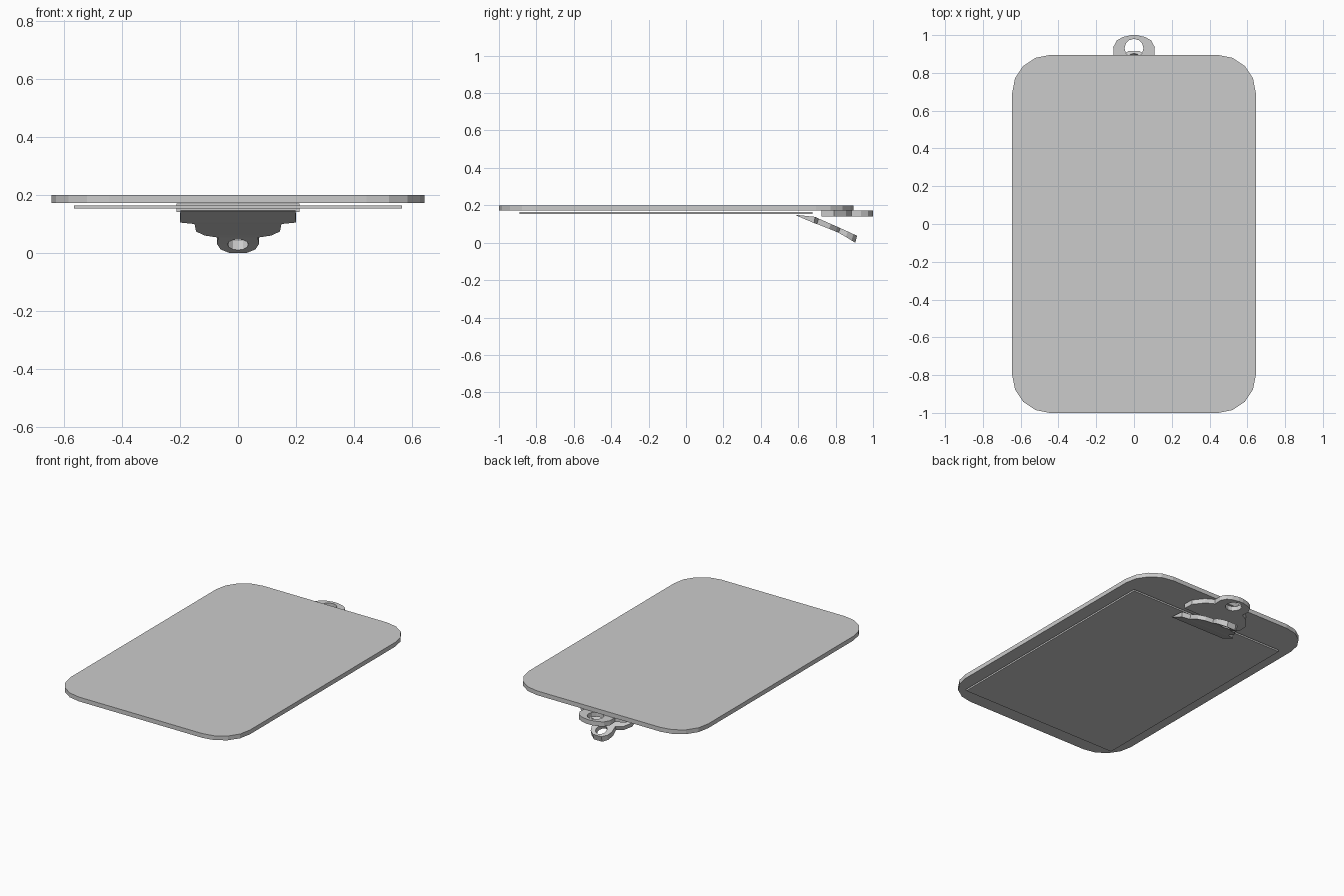
import bpy, bmesh, math

if "Cube" in bpy.data.objects:
    bpy.data.objects.remove(bpy.data.objects["Cube"])


def finish(bm, name):
    bmesh.ops.recalc_face_normals(bm, faces=bm.faces)
    me = bpy.data.meshes.new(name)
    bm.to_mesh(me)
    bm.free()
    ob = bpy.data.objects.new(name, me)
    bpy.context.collection.objects.link(ob)
    return ob


def extruded(name, outline, z0, z1):
    bm = bmesh.new()
    face = bm.faces.new([bm.verts.new((x, y, z0)) for x, y in outline])
    up = bmesh.ops.extrude_face_region(bm, geom=[face])["geom"]
    for v in up:
        if isinstance(v, bmesh.types.BMVert):
            v.co.z = z1
    if face.is_valid is False or len(bm.faces) == len(outline) + 1:
        bm.faces.new([v for v in bm.verts if v.co.z == z0][:len(outline)])
    return finish(bm, name)


def rounded_rect(hx, y0, y1, r, n):
    pts = []
    corners = [(hx - r, y1 - r), (r - hx, y1 - r), (r - hx, y0 + r), (hx - r, y0 + r)]
    for k, (cx, cy) in enumerate(corners):
        for i in range(n + 1):
            a = math.pi / 2 * (k + i / n)
            pts.append((cx + r * math.cos(a), cy + r * math.sin(a)))
    return pts


def loft(name, rows):
    """Plate from cross sections: half width, top y/z, bottom y/z."""
    bm = bmesh.new()
    rings = []
    for w, yt, zt, yb, zb in rows:
        rings.append([bm.verts.new(p) for p in
                      ((-w, yt, zt), (w, yt, zt), (w, yb, zb), (-w, yb, zb))])
    for a, b in zip(rings, rings[1:]):
        for i in range(4):
            j = (i + 1) % 4
            bm.faces.new((a[i], a[j], b[j], b[i]))
    bm.faces.new(rings[0])
    bm.faces.new(rings[-1])
    return finish(bm, name)


def punch(ob, loc, r, tilt=0):
    bpy.ops.mesh.primitive_cylinder_add(vertices=12, radius=r, depth=0.12,
                                        location=loc, rotation=(tilt, 0, 0))
    cutter = bpy.context.object
    cutter.hide_render = True
    m = ob.modifiers.new("hole", "BOOLEAN")
    m.object, m.operation, m.solver = cutter, "DIFFERENCE", "EXACT"
    bpy.context.view_layer.objects.active = ob
    bpy.ops.object.modifier_apply(modifier=m.name)
    bpy.data.objects.remove(cutter)


# Board and the sheet lying against its underside
extruded("board", rounded_rect(0.645, -1.0, 0.895, 0.2, 4), 0.172, 0.2)
extruded("paper", [(-0.567, -0.89), (0.567, -0.89), (0.567, 0.675), (-0.567, 0.675)],
         0.153, 0.164)

# Clip base plate with hanging tab
base = [(0.213, 0.725), (0.21, 0.79), (0.16, 0.855), (0.107, 0.885), (0.11, 0.936),
        (0.09, 0.973), (0.058, 0.99), (0.015, 1.0)]
clip_base = loft("clip_base", [(w, y, 0.171, y, 0.141) for w, y in base])
punch(clip_base, (0, 0.93, 0.156), 0.05)

# Tilted clip lever: wedge jaw, shoulders, round grip
lever = [(0.198, 0.59, 0.149, 0.59, 0.145), (0.2, 0.69, 0.138, 0.685, 0.105),
         (0.15, 0.71, 0.129, 0.70, 0.1), (0.145, 0.775, 0.1, 0.765, 0.074),
         (0.115, 0.81, 0.085, 0.80, 0.06), (0.068, 0.825, 0.078, 0.815, 0.053),
         (0.073, 0.865, 0.06, 0.855, 0.031), (0.06, 0.895, 0.046, 0.885, 0.012),
         (0.03, 0.915, 0.037, 0.905, 0.0)]
clip_lever = loft("clip_lever", lever)
punch(clip_lever, (0, 0.864, 0.043), 0.036, math.radians(-25))
